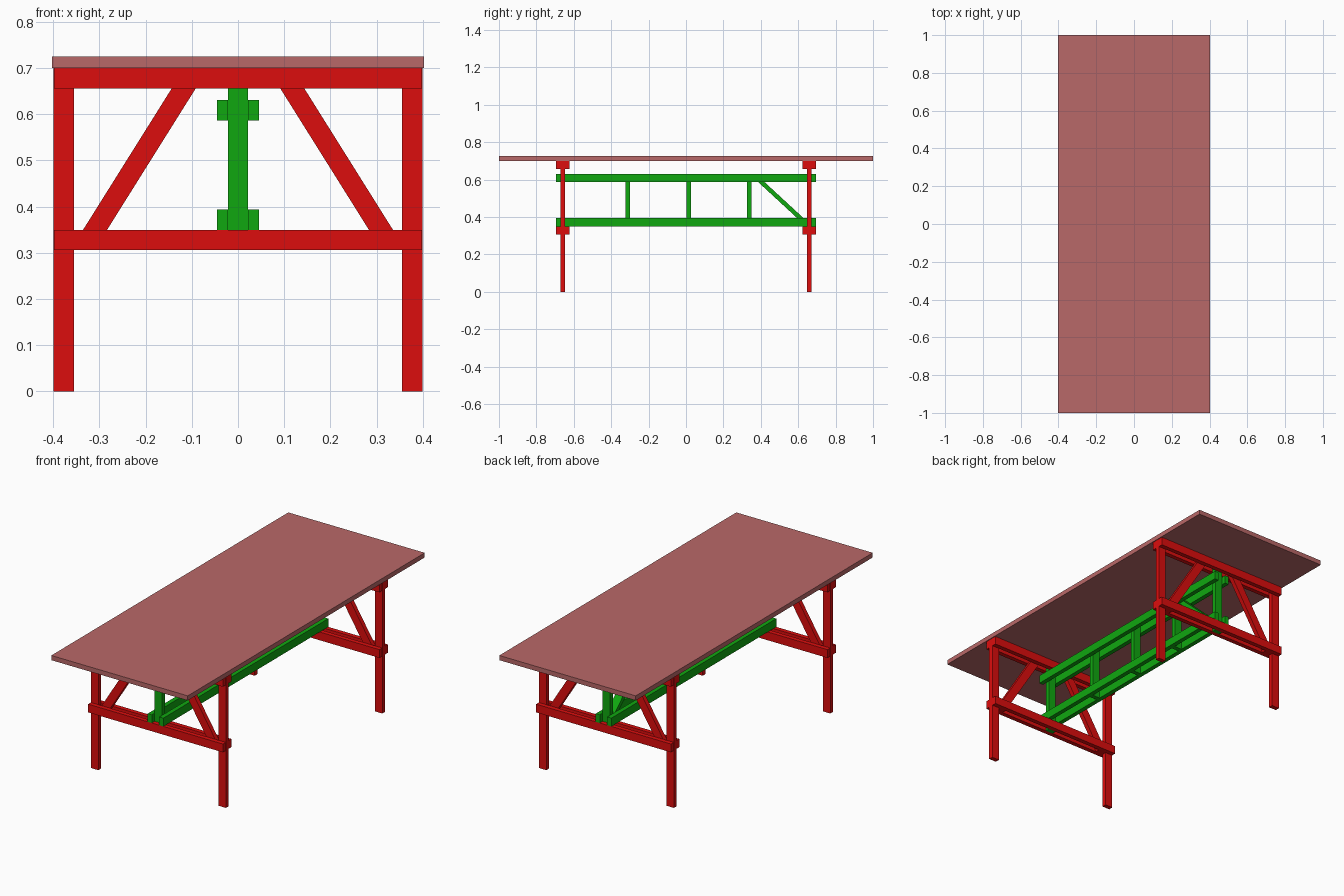
import bpy, bmesh
from mathutils import Vector

if "Cube" in bpy.data.objects:
    bpy.data.objects.remove(bpy.data.objects["Cube"])


def material(name, color):
    m = bpy.data.materials.new(name)
    m.diffuse_color = (*color, 1)
    m.use_nodes = True
    m.node_tree.nodes["Principled BSDF"].inputs["Base Color"].default_value = m.diffuse_color
    return m


RED = material("red_wood", (0.72, 0.004, 0.004))
GREEN = material("green_wood", (0.005, 0.39, 0.005))
TOP = material("top_wood", (0.485, 0.138, 0.138))

T = 0.024        # board thickness
W = 0.044        # board width
FRAME_Y = 0.66   # centre of each leg frame


def prism(name, outline, extrude, mat):
    """Extrude a flat outline along a vector."""
    bm = bmesh.new()
    face = bm.faces.new([bm.verts.new(p) for p in outline])
    ext = bmesh.ops.extrude_face_region(bm, geom=[face])
    verts = [g for g in ext["geom"] if isinstance(g, bmesh.types.BMVert)]
    bmesh.ops.translate(bm, verts=verts, vec=Vector(extrude))
    bmesh.ops.recalc_face_normals(bm, faces=bm.faces)
    mesh = bpy.data.meshes.new(name)
    bm.to_mesh(mesh)
    bm.free()
    mesh.materials.append(mat)
    obj = bpy.data.objects.new(name, mesh)
    bpy.context.collection.objects.link(obj)
    return obj


def box(name, x, y, z, mat):
    base = [(x[0], y[0], z[0]), (x[1], y[0], z[0]),
            (x[1], y[1], z[0]), (x[0], y[1], z[0])]
    return prism(name, base, (0, 0, z[1] - z[0]), mat)


def around(c, size):
    return (c - size / 2, c + size / 2)


# Table top
box("table_top", (-0.403, 0.403), (-1, 1), (0.70, 0.725), TOP)

for end, s in (("front", -1), ("back", 1)):
    fy = s * FRAME_Y
    # Paired cross rails sandwiching the legs
    for level, z in (("lower", 0.306), ("upper", 0.656)):
        for face, o in (("outer", s), ("inner", -s)):
            box(f"{end}_{level}_{face}_rail", (-0.398, 0.398),
                around(fy + o * T, T), (z, z + W), RED)
    for side, m in (("left", -1), ("right", 1)):
        # Legs
        box(f"{end}_{side}_leg", around(m * 0.377, W), around(fy, T), (0, 0.70), RED)
        # Diagonal braces, ends hidden between the rails
        pts = [(0.363, 0.306), (0.311, 0.306), (0.064, 0.70), (0.116, 0.70)]
        prism(f"{end}_{side}_brace", [(m * x, fy - T / 2, z) for x, z in pts],
              (0, T, 0), RED)
    # Centre post of each frame
    box(f"{end}_centre_post", around(0, W), around(fy, T), (0.306, 0.70), GREEN)

# Long paired stretcher beams
for level, z in (("lower", 0.35), ("upper", 0.587)):
    for side, m in (("left", -1), ("right", 1)):
        box(f"{level}_{side}_stretcher", around(m * (W + T) / 2, T),
            (-0.696, 0.696), (z, z + W), GREEN)

# Uprights between the stretchers
for i in range(3):
    box(f"stretcher_upright_{i + 1}", around(0, W),
        around(-0.311 + i * 0.3245, T), (0.35, 0.631), GREEN)

# Diagonal strut at the back end
strut = [(0.338, 0.631), (0.372, 0.631), (0.648, 0.376), (0.648, 0.35), (0.642, 0.35)]
prism("stretcher_strut", [(-W / 2, y, z) for y, z in strut], (W, 0, 0), GREEN)
